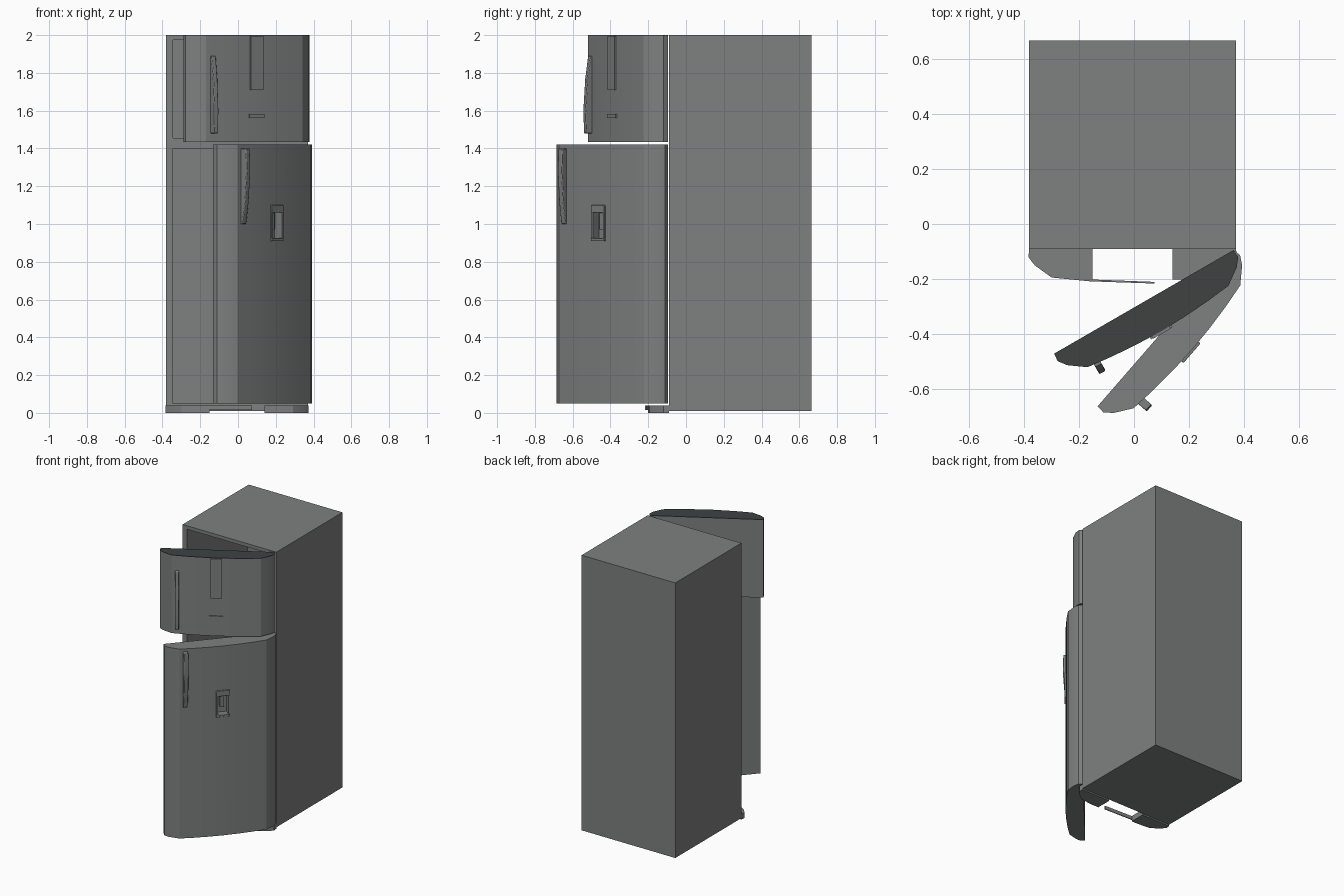
import bpy, bmesh, math
from mathutils import Matrix

if "Cube" in bpy.data.objects:
    bpy.data.objects.remove(bpy.data.objects["Cube"])


def paint(name, r, g, b):
    mat = bpy.data.materials.new(name)
    mat.diffuse_color = (r, g, b, 1.0)
    mat.use_nodes = True
    mat.node_tree.nodes["Principled BSDF"].inputs["Base Color"].default_value = mat.diffuse_color
    return mat


grey = paint("dark_grey", 0.21, 0.215, 0.215)
black = paint("near_black", 0.05, 0.055, 0.055)


def prism(name, pts, lo, hi, axis='Z', matrix=None, bevel=0.0, mat=grey):
    """Extrude a 2D outline: axis Z takes (x, y) points, axis X takes (y, z) points."""
    bm = bmesh.new()
    place = (lambda p, h: (p[0], p[1], h)) if axis == 'Z' else (lambda p, h: (h, p[0], p[1]))
    face = bm.faces.new([bm.verts.new(place(p, lo)) for p in pts])
    ext = bmesh.ops.extrude_face_region(bm, geom=[face])
    verts = [v for v in ext['geom'] if isinstance(v, bmesh.types.BMVert)]
    shift = (0, 0, hi - lo) if axis == 'Z' else (hi - lo, 0, 0)
    bmesh.ops.translate(bm, verts=verts, vec=shift)
    bmesh.ops.recalc_face_normals(bm, faces=bm.faces)
    mesh = bpy.data.meshes.new(name)
    bm.to_mesh(mesh)
    bm.free()
    mesh.materials.append(mat)
    ob = bpy.data.objects.new(name, mesh)
    bpy.context.collection.objects.link(ob)
    if matrix:
        ob.matrix_world = matrix
    if bevel:
        mod = ob.modifiers.new("soft_edges", 'BEVEL')
        mod.width, mod.segments, mod.limit_method = bevel, 2, 'ANGLE'
        mod.angle_limit = math.radians(40)
    return ob


def box(name, x, y, z, matrix=None, bevel=0.0):
    pts = [(x[0], y[0]), (x[1], y[0]), (x[1], y[1]), (x[0], y[1])]
    return prism(name, pts, z[0], z[1], 'Z', matrix, bevel)


def activate(ob):
    bpy.ops.object.select_all(action='DESELECT')
    ob.select_set(True)
    bpy.context.view_layer.objects.active = ob


def cut(ob, cutter):
    mod = ob.modifiers.new("cut", 'BOOLEAN')
    mod.operation, mod.object, mod.solver = 'DIFFERENCE', cutter, 'EXACT'
    bpy.context.view_layer.update()
    activate(ob)
    bpy.ops.object.modifier_apply(modifier=mod.name)
    bpy.data.objects.remove(cutter)


# Cabinet with freezer and fridge compartments hollowed out
cabinet = box("cabinet", (-0.38, 0.37), (-0.09, 0.665), (0.01, 2.0))
cut(cabinet, box("freezer_cavity", (-0.345, 0.335), (-0.2, 0.60), (1.455, 1.975)))
cut(cabinet, box("fridge_cavity", (-0.345, 0.335), (-0.2, 0.60), (0.05, 1.40)))

# Half outline of the bowed front, shared by doors and plinth
half = [(0.375, 0), (0.378, -0.03), (0.355, -0.06), (0.295, -0.103),
        (0.2, -0.114), (0.1, -0.121)]
outline = half + [(0, -0.124)] + [(-x, y) for x, y in reversed(half)]

# Plinth: two front feet with an open notch, and a thin curved kick strip
foot = [(0.145, 0.0)] + half[:4] + [(0.2, -0.112), (0.145, -0.112)]
for side, s in (("left", -1), ("right", 1)):
    prism(side + "_foot", [(s * x - 0.005, y - 0.09) for x, y in foot], 0.0, 0.04)
prism("kick_strip", [(-0.3, -0.194), (-0.16, -0.208), (0.075, -0.216), (0.075, -0.210),
                     (-0.16, -0.201), (-0.3, -0.188)], 0.015, 0.04)


# Open doors, drawn closed around the hinge and then swung
def door(name, angle, z0, z1, handle, width):
    m = Matrix.Translation((0.36, -0.095, 0)) @ Matrix.Rotation(math.radians(angle), 4, 'Z')
    ob = prism(name, [(x - 0.375, y) for x, y in outline], z0, z1, 'Z', m)
    # Wedge-shaped grip, deepest at the end next to the other door
    a, d = handle[0], handle[1] - handle[0]
    grip = [(-0.095, a), (-0.143, a), (-0.147, a + 0.3 * d),
            (-0.136, a + 0.7 * d), (-0.118, a + d), (-0.095, a + d)]
    prism(name + "_handle", grip, -0.632 - width / 2, -0.632 + width / 2, 'X', m, 0.004)
    return ob, m


freezer, fm = door("freezer_door", 30, 1.435, 1.997, (1.48, 1.89), 0.026)
fridge, rm = door("fridge_door", 49, 0.05, 1.42, (1.40, 1.00), 0.03)

# Dark top cap of the freezer door
prism("freezer_door_cap", [(x - 0.375, y) for x, y in outline], 1.997, 2.0, 'Z', fm, mat=black)

# Raised trim strip and blank plate on the freezer door
box("freezer_trim_strip", (-0.412, -0.338), (-0.133, -0.115), (1.71, 1.996), fm)
box("freezer_plate", (-0.42, -0.33), (-0.131, -0.115), (1.56, 1.582), fm)

# Water dispenser recess, hood, surround and lever
cut(fridge, box("dispenser_cutter", (-0.415, -0.345), (-0.2, -0.08), (0.925, 1.06), rm))
box("dispenser_hood", (-0.427, -0.333), (-0.132, -0.10), (1.06, 1.10), rm, 0.003)
box("dispenser_sill", (-0.427, -0.333), (-0.132, -0.10), (0.91, 0.925), rm, 0.002)
for side, x in (("left", -0.427), ("right", -0.345)):
    box(side + "_dispenser_rim", (x, x + 0.012), (-0.130, -0.10), (0.925, 1.06), rm)
box("dispenser_lever", (-0.395, -0.365), (-0.10, -0.075), (0.97, 1.06), rm, 0.003)

# Smooth the bowed faces, keep the edges crisp
for ob in list(bpy.context.collection.objects):
    activate(ob)
    bpy.ops.object.shade_smooth_by_angle(angle=math.radians(25))
